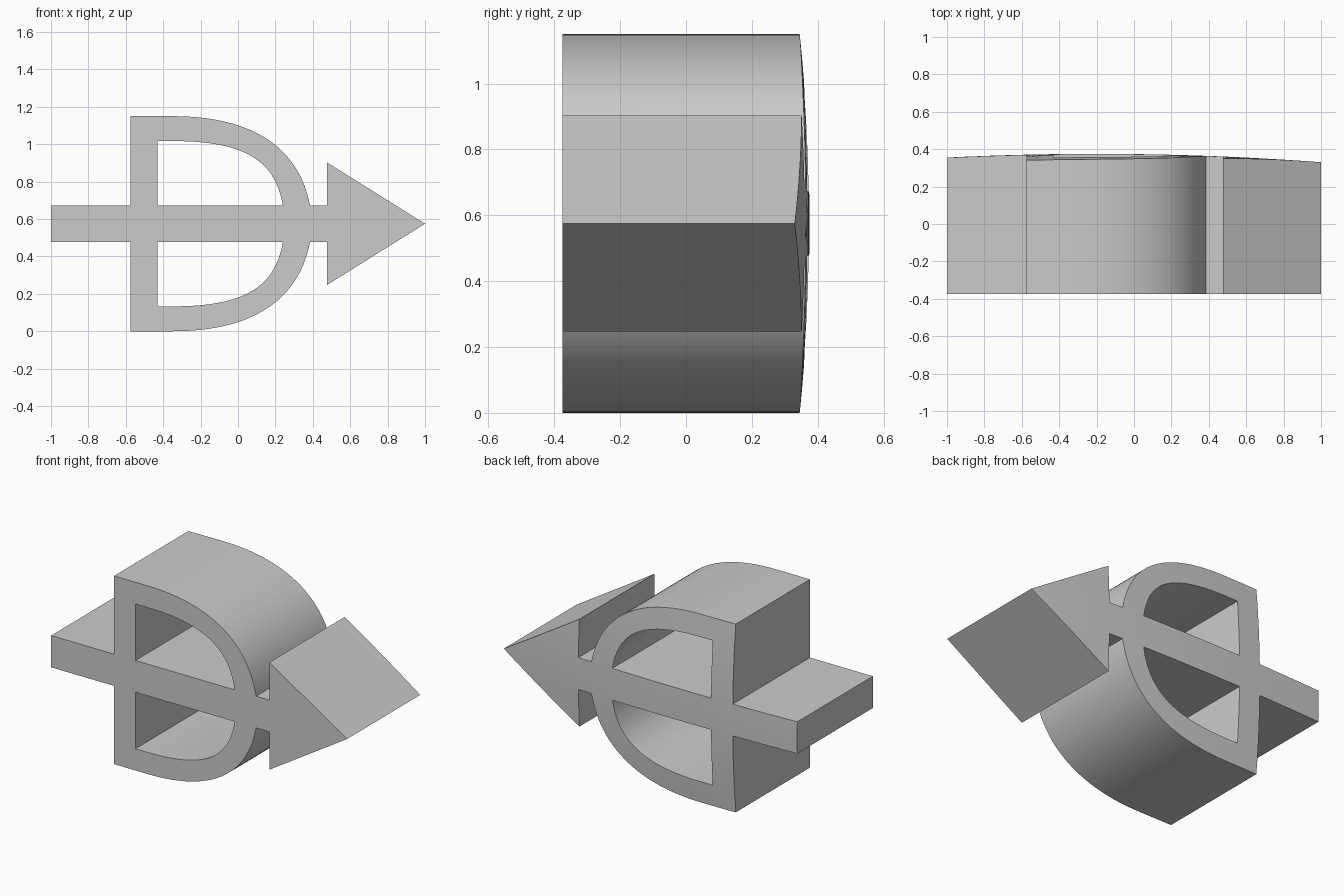
import bpy
import bmesh
import math
from mathutils import Vector
from mathutils.geometry import interpolate_bezier

cube = bpy.data.objects.get("Cube")
if cube:
    bpy.data.objects.remove(cube, do_unlink=True)

MID = 0.575       # height of the horizontal axis of symmetry
BAR = 0.097       # half thickness of the shaft
FRONT = -0.375


def arc(points, steps=28):
    """Curved stretch of the bow, as (x, height above the axis)."""
    return [(p.x, p.y) for p in interpolate_bezier(*[Vector((x, z - MID, 0)) for x, z in points], steps)]


def mirrored(points):
    return [(x, -z) for x, z in reversed(points)]


def back_y(x, z):
    """Gently domed back surface."""
    return 0.375 - 0.031 * (x + 0.2) ** 2 - 0.09 * (z - MID) ** 2


def add_loop(bm, points):
    verts = [bm.verts.new((x, FRONT, z + MID)) for x, z in points]
    for a, b in zip(verts, verts[1:] + verts[:1]):
        bm.edges.new((a, b))


# Outline: shaft tail, bow, shaft neck and arrowhead
outer_bow = arc([(-0.35, 1.15), (0.1, 1.15), (0.33, 0.965), (0.385, MID + BAR)])
upper = [(-1, BAR), (-0.575, BAR), (-0.575, MID)] + outer_bow + [(0.475, BAR), (0.475, 0.328)]
outline = upper + [(1, 0)] + mirrored(upper)

# Openings above and below the shaft
inner_bow = arc([(-0.35, 1.017), (0.04, 1.017), (0.2, 0.91), (0.24, MID + BAR)])
opening = [(-0.43, BAR), (-0.43, 1.017 - MID)] + inner_bow

bm = bmesh.new()
for loop in (outline, opening, mirrored(opening)):
    add_loop(bm, loop)
bmesh.ops.triangle_fill(bm, edges=bm.edges[:], use_beauty=True, normal=(0, -1, 0))

# Slice the flat profile into a grid so the back can follow the dome
for axis, count in ((0, 20), (2, 12)):
    for i in range(1, count):
        co, no = Vector(), Vector()
        co[axis] = i / 10 - (1 if axis == 0 else 0.02)
        no[axis] = 1
        bmesh.ops.bisect_plane(bm, geom=bm.verts[:] + bm.edges[:] + bm.faces[:],
                               dist=1e-5, plane_co=co, plane_no=no)

# Extrude to the domed back
result = bmesh.ops.extrude_face_region(bm, geom=bm.faces[:], use_keep_orig=True)
for v in result["geom"]:
    if isinstance(v, bmesh.types.BMVert):
        v.co.y = back_y(v.co.x, v.co.z)
bmesh.ops.recalc_face_normals(bm, faces=bm.faces[:])

mesh = bpy.data.meshes.new("bow_and_arrow_block")
bm.to_mesh(mesh)
bm.free()
block = bpy.data.objects.new("bow_and_arrow_block", mesh)
bpy.context.collection.objects.link(block)

# Plain grey finish
grey = bpy.data.materials.new("light_grey")
grey.use_nodes = True
colour = (0.6, 0.6, 0.6, 1)
grey.diffuse_color = colour
grey.node_tree.nodes["Principled BSDF"].inputs["Base Color"].default_value = colour
mesh.materials.append(grey)

bpy.context.view_layer.objects.active = block
block.select_set(True)
bpy.ops.object.shade_smooth_by_angle(angle=math.radians(25))
